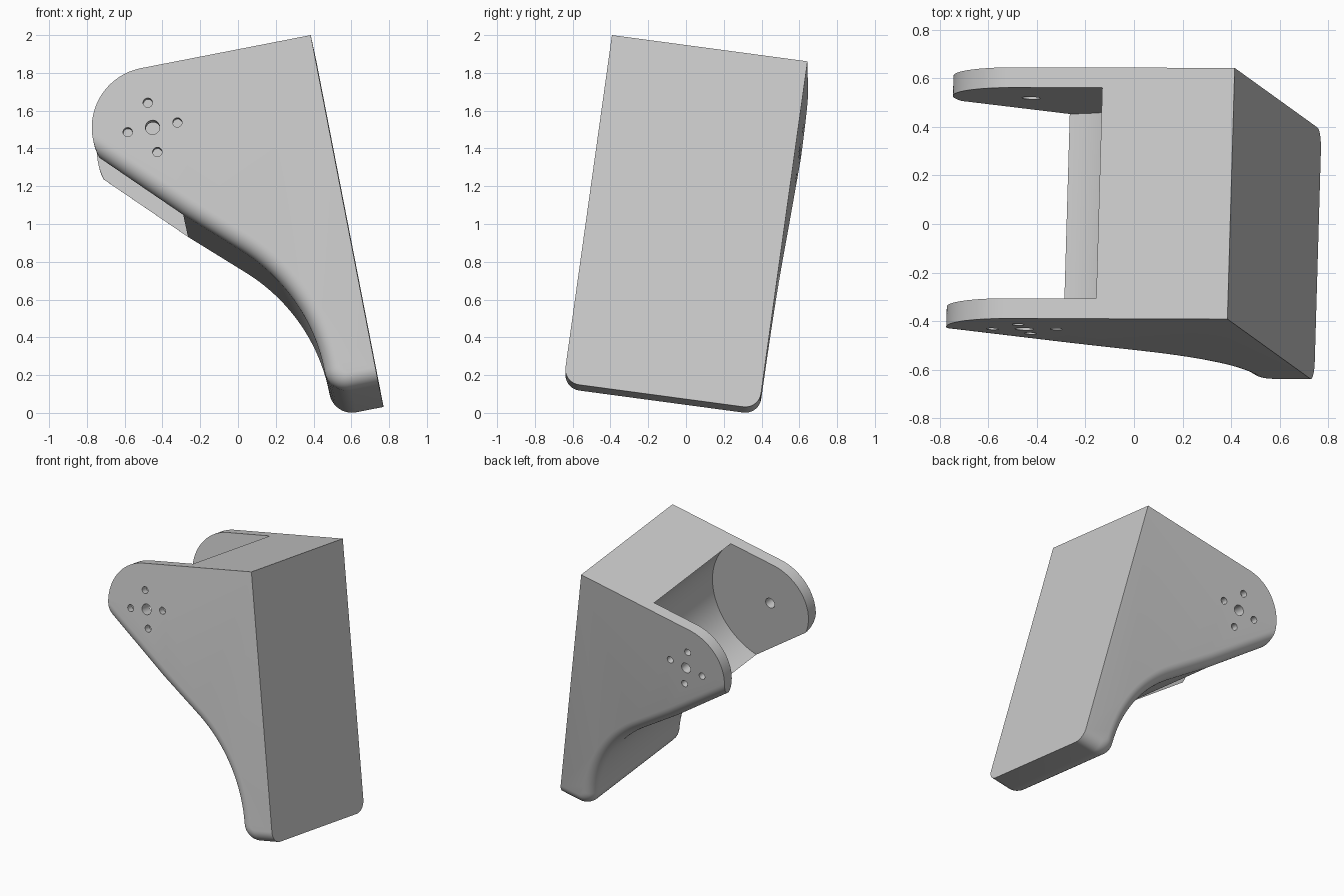
import bpy
import bmesh
from math import sin, cos, acos, asin, degrees, radians
from mathutils import Matrix, Vector

cube = bpy.data.objects.get("Cube")
if cube:
    bpy.data.objects.remove(cube)

# Local frame: s runs out along the arms, t up the mounting face, k across
v = Vector((-0.189, 0.136, 0.972)).normalized()
w = Vector((0.029, 0.99, -0.134))
w = (w - v * w.dot(v)).normalized()
u = v.cross(w)
FRAME = Matrix.Translation((0.385, -0.392, 2.0)) @ Matrix((u, v, w)).transposed().to_4x4()

WIDTH, ARM = 1.045, 0.084       # the lower side edges are rounded by the arm thickness
PIVOT, TIP_R, POCKET_R = (0.915, -0.322), 0.322, 0.484
FOOT, FOOT_W, FOOT_R = -1.892, 0.268, 0.12
CURVE_R = 0.98
SLOPE = 43                      # angle of the underside
SIN, COS = sin(radians(SLOPE)), cos(radians(SLOPE))
LINE_H, TIP_H = 0.302, 0.278    # pivot to underside, at the block and at the arm tip
LIP_ANGLE = 270 + SLOPE - degrees(acos(LINE_H / POCKET_R))
TOP_ANGLE = 180 - degrees(asin(-PIVOT[1] / POCKET_R))

metal = bpy.data.materials.new("light_grey")
metal.use_nodes = True
grey = (0.59, 0.59, 0.59, 1)
metal.diffuse_color = grey
metal.node_tree.nodes["Principled BSDF"].inputs["Base Color"].default_value = grey


def arc(centre, r, start, end, n):
    steps = [radians(start + (end - start) * i / n) for i in range(n + 1)]
    return [(centre[0] + r * cos(a), centre[1] + r * sin(a)) for a in steps]


pocket = arc(PIVOT, POCKET_R, LIP_ANGLE, TOP_ANGLE, 32)


def lower_chain(d):
    """Mounting face, foot and concave underside up to the pocket lip, inset by d."""
    # the curve is tangent to the foot and to the sloping underside
    cx = FOOT_W + CURVE_R
    cy = PIVOT[1] + ((cx - PIVOT[0]) * SIN - LINE_H - CURVE_R) / COS
    pts = [(0, 0), (0, FOOT + d)]
    pts += arc((FOOT_W - FOOT_R, FOOT + FOOT_R), FOOT_R - d, -90, 0, 10)
    pts += arc((cx, cy), CURVE_R + d, 180, 90 + SLOPE, 20)
    lip_s, lip_t = pocket[0]
    return pts + [(lip_s - d * SIN, lip_t + d * COS)]


def profile(d):
    """Whole side outline: lower chain, arm tip, top of the pocket."""
    tip_start = SLOPE - 90 + degrees(acos((TIP_H - d) / TIP_R))
    return lower_chain(d) + arc(PIVOT, TIP_R, tip_start, 90, 28) + [pocket[-1]]


bm = bmesh.new()


def ring(points, k):
    return [bm.verts.new((s, t, k)) for s, t in points]


def bridge(a, b):
    for i in range(len(a)):
        j = (i + 1) % len(a)
        bm.faces.new((a[i], a[j], b[j], b[i]))


def fill(*loops):
    """Flat face bounded by the first loop, with the other loops as holes."""
    edges = []
    for loop in loops:
        for a, b in zip(loop, loop[1:] + loop[:1]):
            edges.append(bm.edges.get((a, b)) or bm.edges.new((a, b)))
    bmesh.ops.triangle_fill(bm, edges=edges, use_beauty=True, normal=(0, 0, 1))


def build_arm(place):
    """One side plate; place turns depth from the outer face into k."""
    rings = []
    for a in range(0, 91, 10):
        depth = ARM * (1 - cos(radians(a)))
        rings.append(ring(profile(ARM * (1 - sin(radians(a)))), place(depth)))
    for a, b in zip(rings, rings[1:]):
        bridge(a, b)

    # Pivot bore goes through, four screw holes are blind
    bore = arc(PIVOT, 0.038, 0, 345, 23)
    bore_out, bore_in = ring(bore, place(0)), ring(bore, place(ARM))
    bridge(bore_out, bore_in)
    holes = [bore_out]
    for ds, dt in ((1, 0), (-1, 0), (0, 1), (0, -1)):
        centre = (PIVOT[0] + ds * 0.134, PIVOT[1] + dt * 0.134)
        screw = arc(centre, 0.025, 0, 337.5, 15)
        rim, floor = ring(screw, place(0)), ring(screw, place(0.05))
        bridge(rim, floor)
        bm.faces.new(floor)
        holes.append(rim)
    fill(rings[0], *holes)

    # Inner cheek is bounded by the pocket wall and the arm tip
    inner = rings[-1]
    n = len(lower_chain(0))
    wall = [inner[n - 1]] + ring(pocket[1:-1], place(ARM)) + [inner[-1]]
    fill(inner[n - 1:] + wall[-2:0:-1], bore_in)
    return inner[:n] + wall[1:]


# Two arms joined by the block between them
front = build_arm(lambda depth: depth)
back = build_arm(lambda depth: WIDTH - depth)
bridge(front, back)

bmesh.ops.recalc_face_normals(bm, faces=bm.faces)
mesh = bpy.data.meshes.new("bracket_body")
bm.to_mesh(mesh)
bm.free()
mesh.transform(FRAME)
mesh.materials.append(metal)
body = bpy.data.objects.new("bracket_body", mesh)
bpy.context.scene.collection.objects.link(body)

bpy.context.view_layer.objects.active = body
body.select_set(True)
bpy.ops.object.shade_smooth_by_angle(angle=radians(30))
